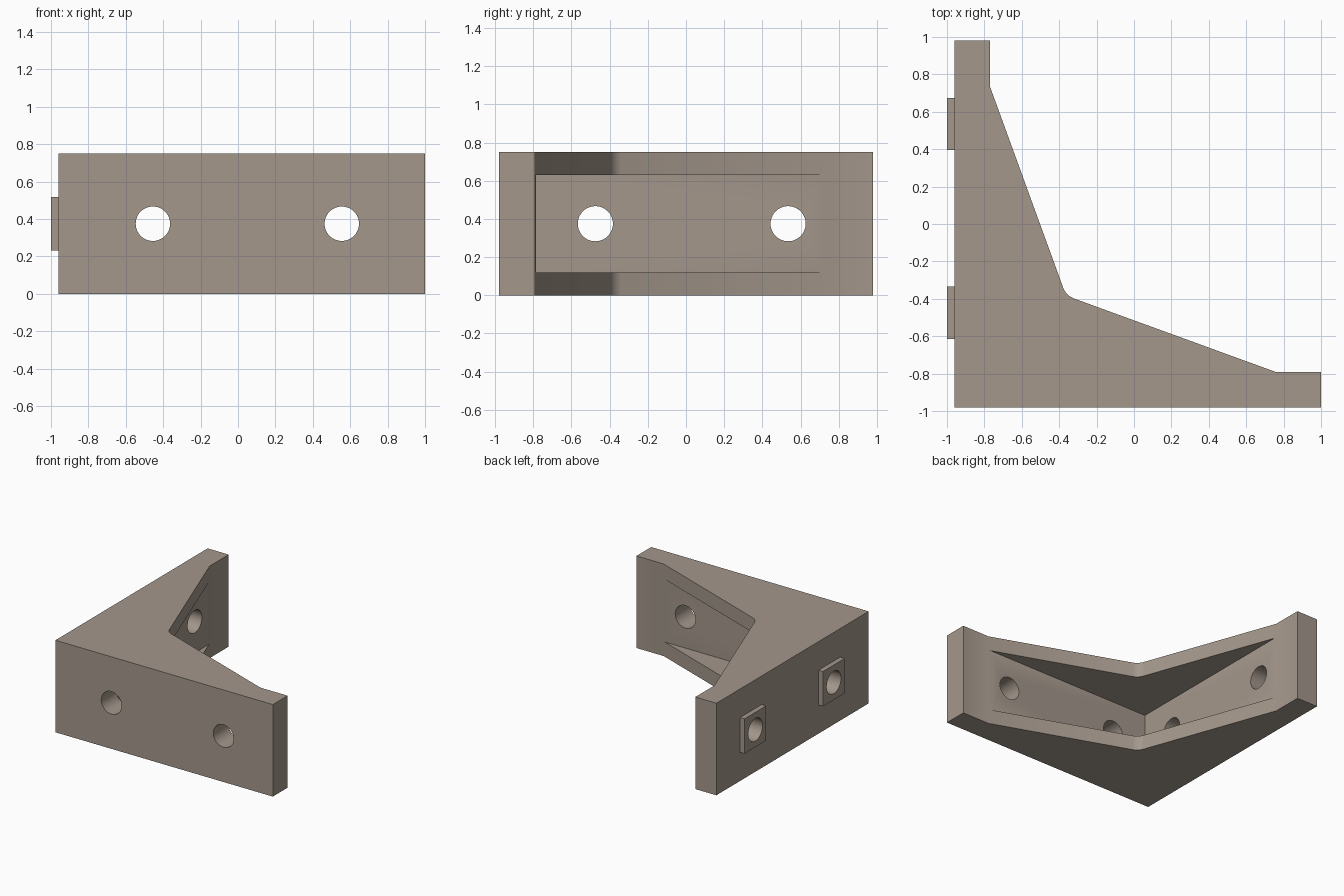
import bpy, bmesh
from math import cos, sin, pi, radians
from mathutils import Matrix, Vector

cube = bpy.data.objects.get("Cube")
if cube:
    bpy.data.objects.remove(cube, do_unlink=True)

# Material
metal = bpy.data.materials.new("warm_grey_metal")
metal.use_nodes = True
colour = (0.37, 0.31, 0.26, 1)
metal.diffuse_color = colour
metal.node_tree.nodes["Principled BSDF"].inputs["Base Color"].default_value = colour

# Main dimensions
CORNER = Vector((-0.96, -0.98, 0))   # outer corner of the two legs
LEG, THICK, HEIGHT = 1.96, 0.19, 0.75
RIB, POCKET = 0.12, 0.195
MID = HEIGHT / 2
HOLE_RADIUS = 0.092
HOLE_OFFSETS = (0.505, 1.515)        # hole distances along each leg


def add_object(name, bm):
    bmesh.ops.recalc_face_normals(bm, faces=bm.faces)
    mesh = bpy.data.meshes.new(name)
    bm.to_mesh(mesh)
    bm.free()
    mesh.materials.append(metal)
    obj = bpy.data.objects.new(name, mesh)
    bpy.context.collection.objects.link(obj)
    return obj


def prism(name, outline, bottom, top):
    bm = bmesh.new()
    verts = [bm.verts.new(CORNER + Vector((u, v, bottom))) for u, v in outline]
    face = bm.faces.new(verts)
    side = bmesh.ops.extrude_face_region(bm, geom=[face])["geom"]
    moved = [g for g in side if isinstance(g, bmesh.types.BMVert)]
    bmesh.ops.translate(bm, verts=moved, vec=(0, 0, top - bottom))
    return add_object(name, bm)


def hole_cutter(name, centre, axis):
    bm = bmesh.new()
    turn = Matrix.Rotation(pi / 2, 4, axis)
    bmesh.ops.create_cone(bm, cap_ends=True, segments=48, radius1=HOLE_RADIUS,
                          radius2=HOLE_RADIUS, depth=0.6,
                          matrix=Matrix.Translation(centre) @ turn)
    return add_object(name, bm)


def combine(target, tool, operation):
    mod = target.modifiers.new(tool.name, "BOOLEAN")
    mod.operation, mod.object, mod.solver = operation, tool, "EXACT"
    bpy.ops.object.select_all(action="DESELECT")
    bpy.context.view_layer.objects.active = target
    target.select_set(True)
    bpy.ops.object.modifier_apply(modifier=mod.name)
    bpy.data.objects.remove(tool, do_unlink=True)


# Angle body: half outline along one leg, mirrored across the diagonal
ARC_CENTRE, ARC_RADIUS = 0.675, 0.1
half = [(LEG, 0), (LEG, THICK), (1.715, THICK)]
arc = [(ARC_CENTRE + ARC_RADIUS * cos(radians(a)),
        ARC_CENTRE + ARC_RADIUS * sin(radians(a))) for a in range(250, 199, -5)]
outline = [(0, 0)] + half + arc + [(v, u) for u, v in reversed(half)]
bracket = prism("corner_bracket", outline, 0, HEIGHT)

# Pocket between the upper and lower gussets
square = [(POCKET, POCKET), (2.2, POCKET), (2.2, 2.2), (POCKET, 2.2)]
combine(bracket, prism("pocket_cutter", square, RIB, HEIGHT - RIB), "DIFFERENCE")

# Locating pads on the outside of the side leg
for d in HOLE_OFFSETS:
    pad = [(-0.04, d - 0.14), (0.05, d - 0.14), (0.05, d + 0.14), (-0.04, d + 0.14)]
    combine(bracket, prism("pad", pad, MID - 0.142, MID + 0.142), "UNION")

# Bolt holes through both legs
for d in HOLE_OFFSETS:
    front = CORNER + Vector((d, 0, MID))
    side = CORNER + Vector((0, d, MID))
    combine(bracket, hole_cutter("front_hole", front, "X"), "DIFFERENCE")
    combine(bracket, hole_cutter("side_hole", side, "Y"), "DIFFERENCE")

# Smooth holes and fillet, sharp edges elsewhere
bpy.ops.object.select_all(action="DESELECT")
bpy.context.view_layer.objects.active = bracket
bracket.select_set(True)
bpy.ops.object.shade_smooth_by_angle(angle=radians(30))
